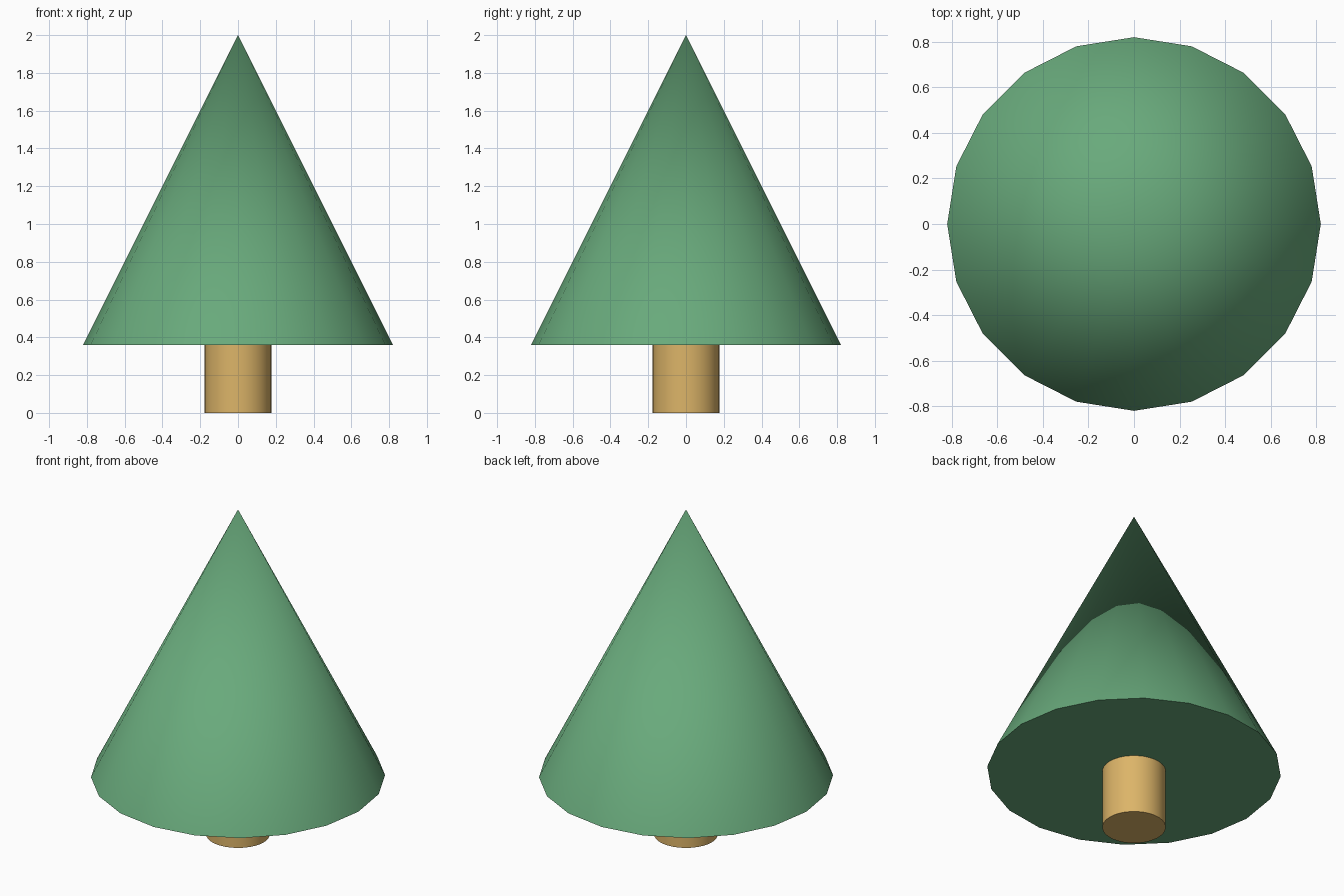
import bpy
import math

if "Cube" in bpy.data.objects:
    bpy.data.objects.remove(bpy.data.objects["Cube"])


def finish(name, color):
    """Name, colour and smooth the active object, keeping the rims sharp."""
    obj = bpy.context.object
    obj.name = name
    obj.data.name = name
    mat = bpy.data.materials.new(name + "_colour")
    mat.diffuse_color = color
    mat.use_nodes = True
    mat.node_tree.nodes["Principled BSDF"].inputs["Base Color"].default_value = mat.diffuse_color
    obj.data.materials.append(mat)
    bpy.ops.object.shade_smooth_by_angle(angle=math.radians(30))
    return obj


BASE_Z = 0.36   # underside of the foliage
TOP_Z = 2.0
TRUNK_TOP = 0.38  # sinks slightly into the foliage

# Trunk
bpy.ops.mesh.primitive_cylinder_add(
    vertices=32, radius=0.177, depth=TRUNK_TOP, location=(0, 0, TRUNK_TOP / 2))
finish("trunk", (0.72, 0.46, 0.14, 1))

# Foliage cone
bpy.ops.mesh.primitive_cone_add(
    vertices=20, radius1=0.82, radius2=0, depth=TOP_Z - BASE_Z,
    location=(0, 0, (BASE_Z + TOP_Z) / 2))
finish("foliage", (0.14, 0.40, 0.20, 1))
